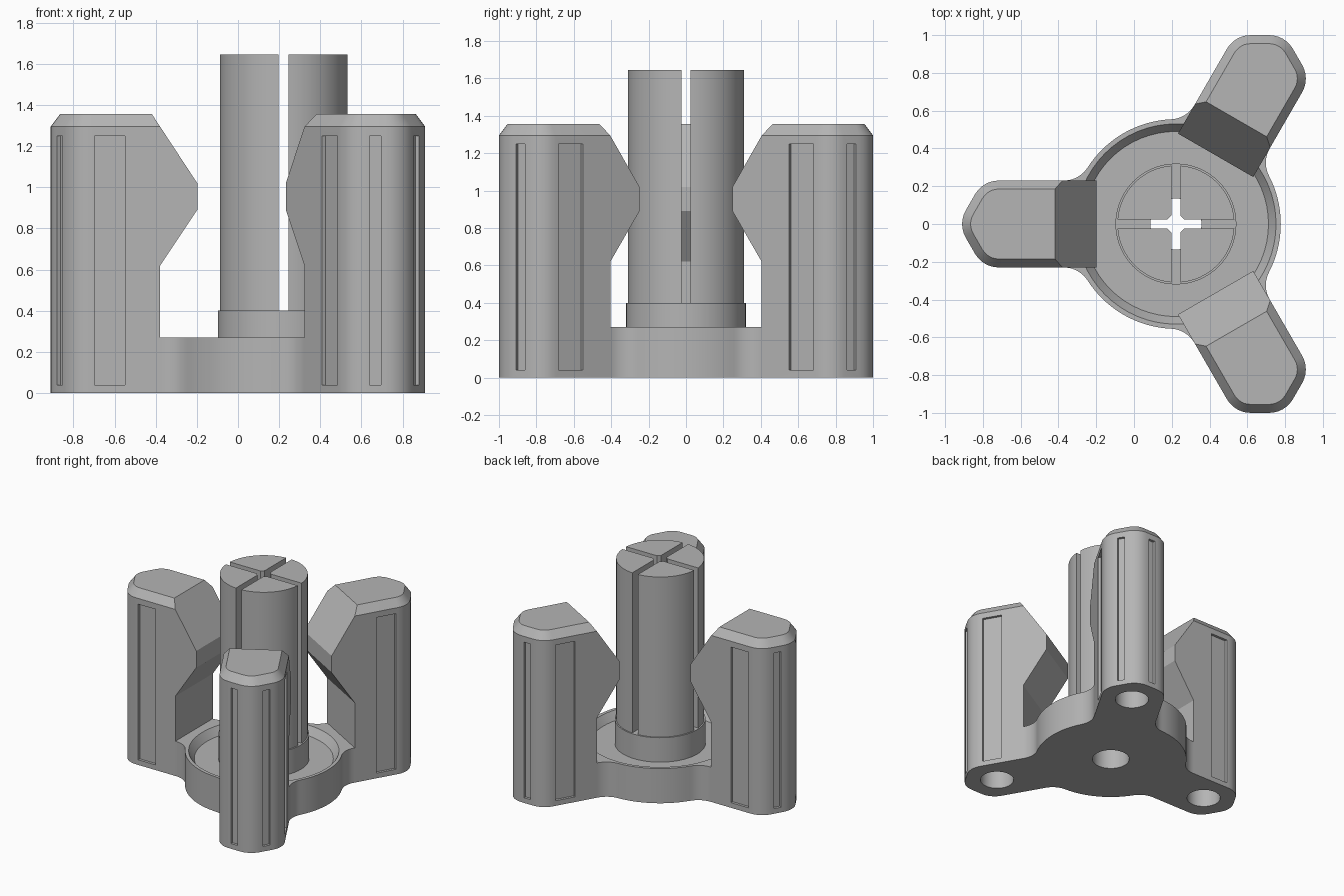
import bpy, bmesh
from math import sin, cos, pi, radians, atan2, asin, hypot, sqrt

if "Cube" in bpy.data.objects:
    bpy.data.objects.remove(bpy.data.objects["Cube"])

CX = 0.222          # x of the central axis
HALF = 0.23         # half width of an arm
HEX_U = 0.889       # distance of the arm's end centre from the axis
DISC_R, PLATE_H, ARM_U = 0.555, 0.27, 0.6

grey = bpy.data.materials.new("grey plastic")
grey.use_nodes = True
colour = (0.46, 0.46, 0.46, 1)
grey.diffuse_color = colour
grey.node_tree.nodes["Principled BSDF"].inputs["Base Color"].default_value = colour


def arc(x, y, r, a0, a1, n):
    return [(x + r * cos(a0 + (a1 - a0) * i / n), y + r * sin(a0 + (a1 - a0) * i / n))
            for i in range(n + 1)]


def loft(bm, loops):
    """Closed solid through loops with matching point counts."""
    rings = [[bm.verts.new(p) for p in loop] for loop in loops]
    n = len(rings[0])
    for low, high in zip(rings, rings[1:]):
        for i in range(n):
            j = (i + 1) % n
            bm.faces.new((low[i], low[j], high[j], high[i]))
    bm.faces.new(rings[0][::-1])
    bm.faces.new(rings[-1])


def at_height(outline, z):
    return [(x, y, z) for x, y in outline]


def circle(r, x=0, n=64):
    return arc(x, 0, r, 0, 2 * pi, n)[:-1]


def make(name, *solids):
    bm = bmesh.new()
    for loops in solids:
        loft(bm, loops)
    bmesh.ops.recalc_face_normals(bm, faces=bm.faces)
    mesh = bpy.data.meshes.new(name)
    bm.to_mesh(mesh)
    bm.free()
    mesh.materials.append(grey)
    ob = bpy.data.objects.new(name, mesh)
    bpy.context.collection.objects.link(ob)
    ob.location.x = CX
    return ob


def cut(ob, *solids):
    """Subtract each solid and discard its cutter."""
    for loops in solids:
        cutter = make("cutter", loops)
        cutter.hide_render = True
        mod = ob.modifiers.new("cut", 'BOOLEAN')
        mod.operation, mod.solver, mod.object = 'DIFFERENCE', 'EXACT', cutter
        bpy.context.view_layer.update()
        bpy.context.view_layer.objects.active = ob
        bpy.ops.object.modifier_apply(modifier=mod.name)
        bpy.data.objects.remove(cutter)


def smooth(ob):
    bpy.ops.object.select_all(action='DESELECT')
    ob.select_set(True)
    bpy.context.view_layer.objects.active = ob
    bpy.ops.object.shade_smooth_by_angle(angle=radians(25))


# Base plate: disc with three filleted stubs, a dished top and a bore
fillet = 0.15
fu, fv = sqrt((DISC_R + fillet) ** 2 - (HALF + fillet) ** 2), HALF + fillet
toward = atan2(fv, -fu)
lower = arc(fu, -fv, fillet, toward, pi / 2, 10)
stub = lower + [(ARM_U, -HALF), (ARM_U, HALF)] + [(x, -y) for x, y in lower[::-1]]
phi = atan2(fv, fu)
sector = stub + arc(0, 0, DISC_R, phi, 2 * pi / 3 - phi, 16)[1:-1]
plate = []
for k in range(3):
    a = pi / 3 + k * 2 * pi / 3
    plate += [(x * cos(a) - y * sin(a), x * sin(a) + y * cos(a)) for x, y in sector]
base = make("base_plate", [at_height(plate, 0), at_height(plate, PLATE_H)])
bore = [at_height(circle(0.135), -0.1), at_height(circle(0.135), 0.6)]
cut(base, [at_height(circle(0.49), 0.21), at_height(circle(0.57), 0.33)], bore)
smooth(base)

# Collar around the foot of the column
collar = make("column_collar", [at_height(circle(0.32), 0.21), at_height(circle(0.32), 0.4)])
cut(collar, bore)
smooth(collar)

# Column: four quarters separated by a cross slot
slot, col_r = 0.024, 0.31
edge = asin(slot / col_r)
quarter = [(slot, 0.045)] + [(0.045, slot)] + arc(0, 0, col_r, edge, pi / 2 - edge, 16)
for k in range(4):
    q = make("column_quarter_%d" % (k + 1), [at_height(quarter, 0.4), at_height(quarter, 1.645)])
    q.rotation_euler.z = k * pi / 2
    smooth(q)


# Arm: rounded half-hexagon post with a chamfered top
def arm_outline(inset):
    r, half = 0.145 - inset, HALF - inset
    reach = (half - r) / cos(pi / 6)
    pts = [(0.42, -half)]
    for a in (-pi / 3, 0, pi / 3):
        pts += arc(HEX_U + reach * cos(a), reach * sin(a), r, a - pi / 6, a + pi / 6, 6)
    return pts + [(0.42, half)]


def pocket(u, v, angle, width, depth=0.02):
    """Upright box sunk into the face centred at u, v with the given normal."""
    n, t = (cos(angle), sin(angle)), (-sin(angle), cos(angle))
    box = [(u + n[0] * d + t[0] * s, v + n[1] * d + t[1] * s)
           for d, s in ((-depth, -width / 2), (0.05, -width / 2),
                        (0.05, width / 2), (-depth, width / 2))]
    return [at_height(box, 0.04), at_height(box, 1.25)]


arm = make("arm_left_side", [at_height(arm_outline(0), 0), at_height(arm_outline(0), 1.295),
                             at_height(arm_outline(0.045), 1.355)])

# Inner edge: blunt nose pointing at the column
below = [(ARM_U, -0.1), (ARM_U, 0.62), (0.42, 0.89), (0.3, 0.89), (0.3, -0.1)]
above = [(0.42, 1.02), (0.706, 1.455), (0.3, 1.455), (0.3, 1.02)]
for profile in (below, above):
    cut(arm, [[(u, side * 0.4, z) for u, z in profile] for side in (-1, 1)])

# Grooves on the sides and end faces, and the socket underneath
for side in (-1, 1):
    a = side * pi / 6
    cut(arm, pocket(0.845, side * HALF, side * pi / 2, 0.15),
        pocket(HEX_U + HALF * cos(a), HALF * sin(a), a, 0.055))
cut(arm, [at_height(circle(0.122, HEX_U, 40), -0.1), at_height(circle(0.122, HEX_U, 40), 0.25)])
smooth(arm)

# Three arms around the axis
arm.rotation_euler.z = pi
arm.name = "arm_right"
for name, angle in (("arm_back_left", pi / 3), ("arm_front_left", -pi / 3)):
    twin = bpy.data.objects.new(name, arm.data)
    bpy.context.collection.objects.link(twin)
    twin.location.x = CX
    twin.rotation_euler.z = angle
